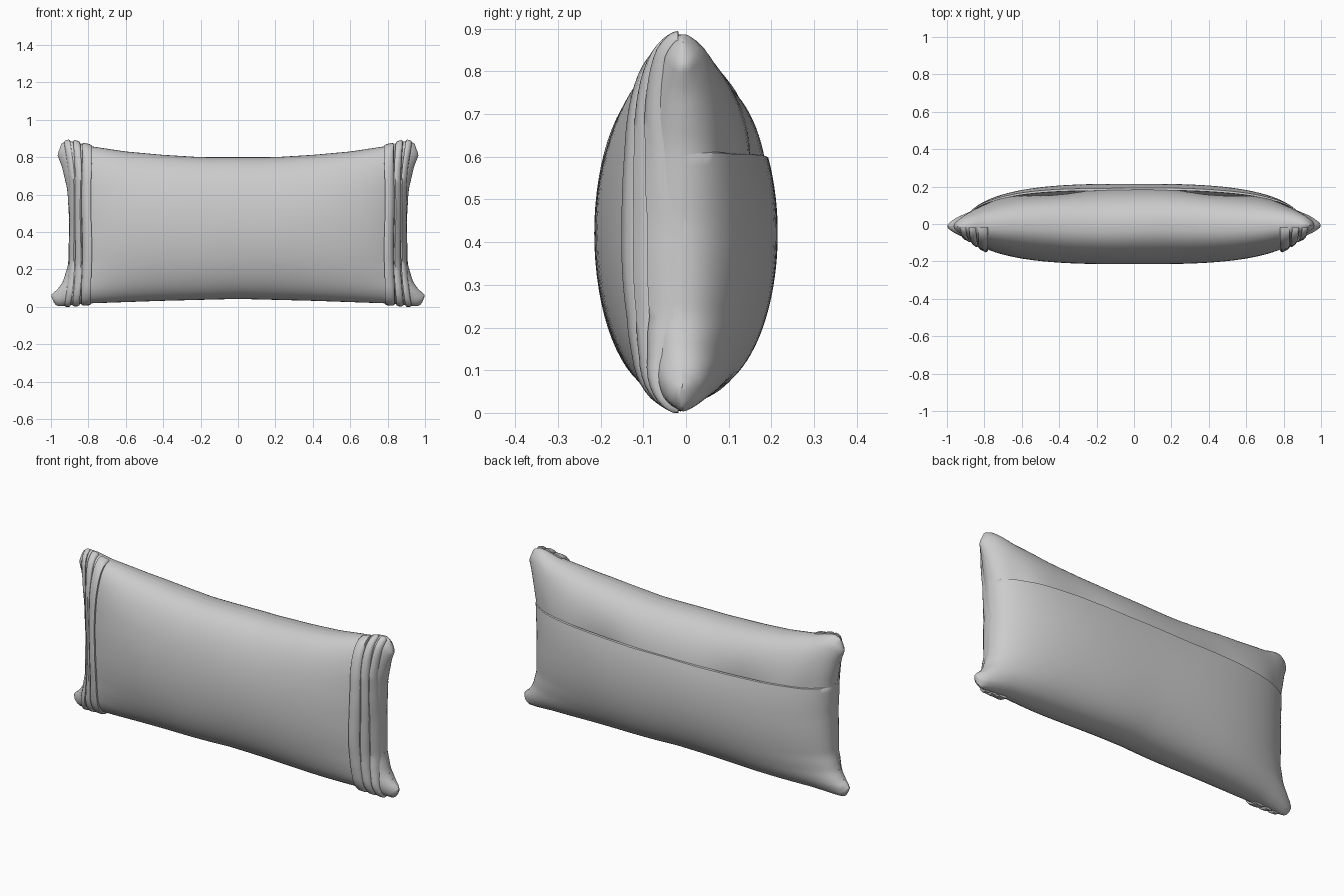
import bpy, math

cube = bpy.data.objects.get("Cube")
if cube:
    bpy.data.objects.remove(cube, do_unlink=True)

fabric = bpy.data.materials.new("grey fabric")
fabric.use_nodes = True
GREY = (0.6, 0.6, 0.6, 1)
fabric.diffuse_color = GREY
fabric.node_tree.nodes["Principled BSDF"].inputs["Base Color"].default_value = GREY

SEAM_Y = -0.01
TOP = [(0, .80), (.2, .80), (.4, .812), (.6, .83), (.8, .86), (.87, .882), (.91, .887), (.94, .875), (.97, .84)]
BOTTOM = [(0, .042), (.4, .032), (.6, .025), (.8, .018), (.92, .006), (.96, .003), (.985, .015), (1, .04)]
SIDE = [(-1, .975), (-.95, 1.0), (-.85, .985), (-.7, .935), (-.5, .908), (0, .902), (.4, .912), (.7, .94), (.92, .966), (1, .945)]


def interp(points, t):
    """Smoothly interpolate a short list of points."""
    if t <= points[0][0]:
        return points[0][1]
    for (a, p), (b, q) in zip(points, points[1:]):
        if t <= b:
            return p + (q - p) * (t - a) / (b - a)
    return points[-1][1]


def pillow(u, v, side, scale=1.0):
    """Point on the stuffed cushion; side is -1 for front, 1 for back."""
    x = u * interp(SIDE, v)
    low, high = interp(BOTTOM, abs(x)), interp(TOP, abs(x))
    z = low + (high - low) * (v + 1) / 2
    puff = max(0, 1 - abs(u) ** 3) ** .46 * max(0, 1 - v * v) ** .43
    depth = (.205 if side < 0 else .225) * puff * scale
    # a gentle ripple in the seam
    y = SEAM_Y + .004 * math.sin(9 * x) * v * v
    return (x, y + side * depth, z)


def ease(t):
    return math.sin(t * math.pi / 2)


def make_mesh(name, rows, flip=False, caps=False, closed=False, angle=50):
    n = len(rows[0])
    verts = [p for row in rows for p in row]
    faces = []
    for r in range(len(rows) - 1):
        for c in range(n if closed else n - 1):
            d = (c + 1) % n
            f = [r * n + c, r * n + d, (r + 1) * n + d, (r + 1) * n + c]
            faces.append(f[::-1] if flip else f)
    if caps:
        ends = [list(range(n))[::-1], list(range(len(verts) - n, len(verts)))]
        faces += [f[::-1] for f in ends] if flip else ends
    mesh = bpy.data.meshes.new(name)
    mesh.from_pydata(verts, [], faces)
    mesh.materials.append(fabric)
    obj = bpy.data.objects.new(name, mesh)
    bpy.context.collection.objects.link(obj)
    bpy.ops.object.select_all(action='DESELECT')
    obj.select_set(True)
    bpy.context.view_layer.objects.active = obj
    bpy.ops.object.shade_smooth_by_angle(angle=math.radians(angle))
    return obj


NU, NV = 56, 36
US = [ease(2 * i / NU - 1) for i in range(NU + 1)]

# front panel
make_mesh("front_panel", [[pillow(u, ease(2 * j / NV - 1), -1) for u in US]
                          for j in range(NV + 1)])


def lip(u):
    """Height of the envelope opening across the back."""
    return .47 - .11 * abs(u) ** 3


# back lower panel, with its opening edge folded inward
rows = [[pillow(u, -1 + (lip(u) + 1) * (1 - math.cos(math.pi / 2 * j / NV)), 1)
         for u in US] for j in range(NV + 1)]
rows.append([pillow(u, lip(u) + .004, 1, .94) for u in US])
rows.append([pillow(u, lip(u) - .08, 1, .90) for u in US])
make_mesh("back_lower_panel", rows, flip=True)


def tuck(u, t):
    """Upper panel sinks below the lip, most of all at two slack spots."""
    slack = math.exp(-((abs(u) - .48) / .2) ** 2)
    corner = math.exp(-((abs(u) - .9) / .06) ** 2)
    return 1 - (.05 + .13 * slack + .08 * corner) * (1 - t) ** 1.5


# back upper panel, running under the lower one
rows = []
for j in range(NV // 2 + 1):
    t = ease(2 * j / NV)
    rows.append([pillow(u, lip(u) - .07 + (1.07 - lip(u)) * t, 1, tuck(u, t)) for u in US])
make_mesh("back_upper_panel", rows, flip=True)

# three stitched pleats at each end of the front: middle x, flare, half width, height
PLEATS = [(.810, .000, .026, .020), (.852, .012, .019, .019), (.884, .028, .016, .016)]
SECTION = [(-1, -.8), (-1, .5), (-.6, 1), (.4, .95), (.9, .5), (1, -.8)]
for word, s in (("left", 1), ("right", -1)):
    for k, (x0, flare, half, height) in enumerate(PLEATS):
        rows = []
        for j in range(NV + 1):
            v = ease(2 * j / NV - 1)
            out_y, out_z = -math.sqrt(max(0, 1 - v * v)), v * abs(v)
            ring = []
            for a, h in SECTION:
                x = x0 + flare * v * v + a * half + .003 * math.sin(5 * v + k)
                px, py, pz = pillow(min(x / interp(SIDE, v), 1), v, -1)
                ring.append((s * px, py + out_y * h * height - .012 * v * v,
                             max(0, pz + out_z * h * height * .5)))
            rows.append(ring)
        make_mesh(f"{word}_pleat_{k + 1}", rows, flip=s > 0, caps=True, closed=True, angle=60)
